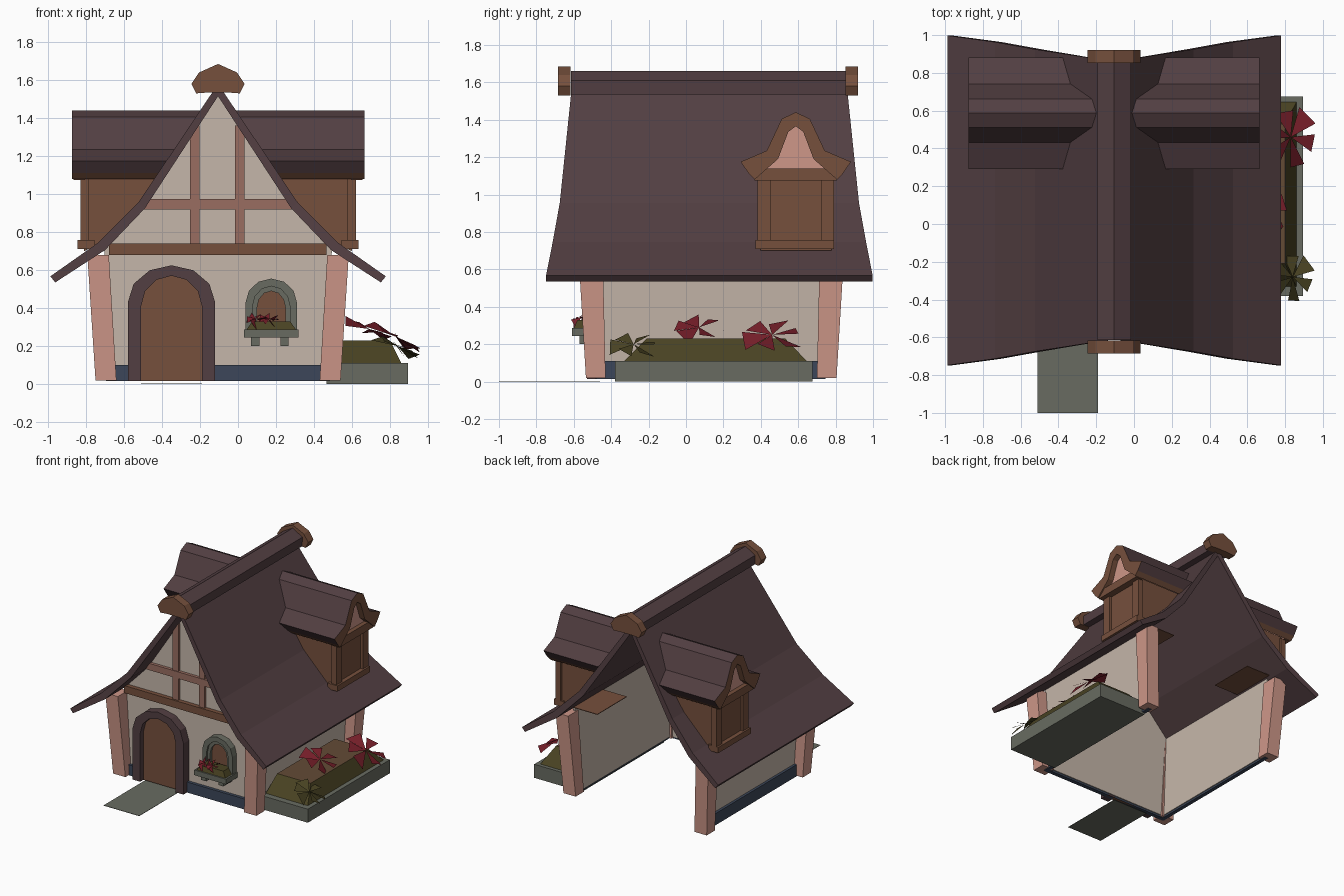
import bpy, bmesh, math
from mathutils import Vector

if "Cube" in bpy.data.objects:
    bpy.data.objects.remove(bpy.data.objects["Cube"])

CX, CY = -0.105, 0.125          # centre line of the house

def mat(name, c):
    m = bpy.data.materials.new(name)
    m.diffuse_color = (*c, 1)
    m.use_nodes = True
    m.node_tree.nodes["Principled BSDF"].inputs["Base Color"].default_value = m.diffuse_color
    return m

ROOF = mat("plum roof", (.085, .049, .054))
PINK = mat("pink timber", (.62, .31, .25))
ROSE = mat("rose timber", (.32, .155, .12))
BROWN = mat("brown wood", (.18, .08, .046))
PLASTER = mat("plaster", (.56, .47, .40))
SLATE = mat("slate blue", (.045, .062, .10))
STONE = mat("green grey stone", (.14, .148, .12))
LEAF = mat("olive leaf", (.066, .055, .016))
RED = mat("red petal", (.18, .013, .022))
SOIL = mat("soil", (.125, .07, .036))

def make(name, verts, faces, *mats, rule=None):
    bm = bmesh.new()
    vs = [bm.verts.new(v) for v in verts]
    for f in faces:
        bm.faces.new([vs[i] for i in f])
    bmesh.ops.recalc_face_normals(bm, faces=bm.faces)
    bm.normal_update()
    if rule:
        for f in bm.faces:
            f.material_index = rule(f)
    me = bpy.data.meshes.new(name)
    bm.to_mesh(me)
    bm.free()
    for m in mats:
        me.materials.append(m)
    ob = bpy.data.objects.new(name, me)
    bpy.context.collection.objects.link(ob)
    return ob

def loft(name, ring_a, ring_b, *mats, rule=None):
    """Solid between two matching rings."""
    n = len(ring_a)
    faces = [(i, (i + 1) % n, n + (i + 1) % n, n + i) for i in range(n)]
    faces += [tuple(range(n)), tuple(range(n, 2 * n))]
    return make(name, list(ring_a) + list(ring_b), faces, *mats, rule=rule)

def prism_y(name, pts, y0, y1, *mats, rule=None):
    return loft(name, [(x, y0, z) for x, z in pts], [(x, y1, z) for x, z in pts], *mats, rule=rule)

def frustum(name, a, b, *mats, rule=None):
    """a, b = (x0, x1, y0, y1, z) of the bottom and top rectangles."""
    ring = lambda r: [(r[0], r[2], r[4]), (r[1], r[2], r[4]), (r[1], r[3], r[4]), (r[0], r[3], r[4])]
    return loft(name, ring(a), ring(b), *mats, rule=rule)

def box(name, x0, x1, y0, y1, z0, z1, m):
    return frustum(name, (x0, x1, y0, y1, z0), (x0, x1, y0, y1, z1), m)

def mirror_pts(half):
    """Half profile starting at the centre -> full profile left to right."""
    return [(-a, *r) for a, *r in half[:0:-1]] + list(half)

def arch(cx, h, z0, zs, zt):
    top = [(cx - h * math.cos(math.pi * i / 6), zs + (zt - zs) * math.sin(math.pi * i / 6)) for i in range(7)]
    return [(cx - h, z0)] + top + [(cx + h, z0)]

# --- main roof: flared slab, sections are (distance from ridge, z, half length)
sec = [(0, 1.58, .735), (.42, .955, .80), (.63, .745, .838), (.883, .567, .873)]
under = [(0, 1.515, .735), (.385, .925, .80), (.595, .705, .838), (.857, .535, .873)]
T, U = mirror_pts(sec), mirror_pts(under)
N = len(T)
verts = [(CX + d, CY + s * h, z) for s in (-1, 1) for P in (T, U) for d, z, h in P]
faces = []
for i in range(N - 1):
    t, u = i, N + i
    faces += [(t, t + 1, t + 1 + 2 * N, t + 2 * N), (u, u + 1, u + 1 + 2 * N, u + 2 * N),
              (t, t + 1, u + 1, u), (t + 2 * N, t + 1 + 2 * N, u + 1 + 2 * N, u + 2 * N)]
for i in (0, N - 1):
    faces.append((i, N + i, 3 * N + i, 2 * N + i))
make("roof", verts, faces, ROOF)

def roof_d(z):
    """Distance from the ridge where the roof top has height z."""
    for (d0, z0, _), (d1, z1, _) in zip(sec, sec[1:]):
        if z >= z1:
            return d0 + (d1 - d0) * (z0 - z) / (z0 - z1)
    return sec[-1][0]

# ridge cap and its carved end blocks
ridge = [(CX + a, z) for a, z in mirror_pts([(0, 1.66), (.088, 1.61), (.085, 1.535)])]
prism_y("ridge_cap", ridge, CY - .74, CY + .73, ROOF)
end = [(0, 1.685), (.10, 1.64), (.14, 1.58), (.115, 1.53), (.05, 1.535)]
end = [(CX + a, z) for a, z in mirror_pts(end)]
for nm, y in (("front", -.685), ("back", .853)):
    prism_y("ridge_end_" + nm, end, y, y + .067, BROWN)

# --- walls (the back is open) and plinth
gable = [(0, 1.53), (.40, .92), (.60, .73), (.565, .03)]
prism_y("front_wall", [(CX + a, z) for a, z in mirror_pts(gable)], -.46, -.445, PLASTER)
box("front_plinth", CX - .58, CX + .58, -.485, -.452, .015, .10, SLATE)
for s, nm in ((-1, "left"), (1, "right")):
    X = lambda d: CX + s * d
    frustum(nm + "_wall", (X(.552), X(.565), -.455, .74, .03), (X(.587), X(.60), -.455, .74, .72), PLASTER)
    box(nm + "_plinth", X(.559), X(.59), -.48, .745, .015, .11, SLATE)
    # leaning corner posts
    for t, en in ((-1, "front"), (1, "back")):
        Y = lambda d: CY + .01 + t * d
        frustum(f"{nm}_{en}_post", (X(.535), X(.645), Y(.565), Y(.67), .02),
                (X(.575), X(.688), Y(.58), Y(.71), .68), PINK)

# --- front timber framing
box("floor_beam", CX - .575, CX + .57, -.495, -.455, .68, .74, BROWN)
box("collar_beam", CX - .405, CX + .405, -.485, -.455, .92, .975, ROSE)
for x, top in ((-.227, 1.36), (.010, 1.36)):
    box("gable_post", x - .025, x + .025, -.48, -.455, .74, top, ROSE)

# --- door, surround and path
dx = -.35
box("path", dx - .16, dx + .16, -1.0, -.46, 0, .003, STONE)
prism_y("door", arch(dx, .165, .015, .41, .575), -.487, -.452, BROWN)
prism_y("door_surround", arch(dx, .23, .015, .43, .625) + arch(dx, .16, .015, .41, .57)[::-1],
        -.53, -.452, ROOF)

# --- window with planter shelf
wx = .175
prism_y("window_pane", arch(wx, .10, .28, .40, .51), -.48, -.455, BROWN)
prism_y("window_frame", arch(wx, .135, .28, .43, .555) + arch(wx, .098, .28, .41, .515)[::-1],
        -.515, -.455, STONE)
prism_y("window_inner_frame", arch(wx, .10, .28, .41, .517) + arch(wx, .075, .28, .40, .49)[::-1],
        -.50, -.455, STONE)
box("window_shelf", wx - .143, wx + .143, -.61, -.455, .245, .287, STONE)
for x in (-.085, .07):
    box("shelf_bracket", wx + x - .022, wx + x + .022, -.57, -.455, .20, .247, STONE)
frustum("window_plants", (wx - .13, wx + .13, -.60, -.47, .286), (wx - .10, wx + .10, -.58, -.49, .33), LEAF)

def flower(name, c, r, normal, m, n=6, spin=0.0):
    """Ring of flat fan-shaped petals round a centre point."""
    q = Vector(normal).to_track_quat('Z', 'Y')
    vs, fs = [], []
    for i in range(n):
        a = spin + math.tau * i / n
        rr = r * (1 if i % 2 else .88)
        pts = [(0, 0, 0), (rr * .92 * math.cos(a - .36), rr * .92 * math.sin(a - .36), .012),
               (rr * math.cos(a + .32), rr * math.sin(a + .32), -.025 * (i % 2) - .01)]
        k = len(vs)
        vs += [Vector(c) + q @ Vector(p) for p in pts]
        fs.append((k, k + 1, k + 2))
    return make(name, vs, fs, m)

for x in (-.09, -.02):
    flower("window_flower", (wx + x + .01, -.56, .343), .06, (0, -.4, .9), RED, spin=x * 9)

# --- flower bed on the right side
box("bed_kerb", .465, .895, -.38, .675, 0, .11, STONE)
frustum("bed_plants", (.48, .865, -.34, .655, .10), (.50, .80, -.21, .53, .23), LEAF, SOIL,
        rule=lambda f: int(f.normal.z > .9))
flower("red_flower_back", (.83, .46, .25), .175, (.5, 0, .87), RED, spin=.3)
flower("red_flower_middle", (.69, .07, .29), .155, (.4, 0, .9), RED, spin=.9)
flower("leafy_plant", (.84, -.28, .20), .14, (.45, 0, .9), LEAF, spin=.1)

# --- dormers, one on each slope
DY = .587
outer = mirror_pts([(0, 1.44), (.075, 1.405), (.155, 1.235), (.295, 1.175), (.25, 1.11)])
inner = mirror_pts([(0, 1.365), (.04, 1.335), (.095, 1.19), (.22, 1.08)])
bell = outer + inner[::-1]

def dormer_rule(f):
    """Brown on the gable end and underneath, roof colour elsewhere."""
    c = f.calc_center_median()
    if abs(f.normal.x) > .9:
        return int(abs(c.x - CX) > .7)
    return int(f.normal.z < -.1 and not (c.z > 1.12 and abs(c.y - DY) > .25))

for s, nm in ((-1, "left"), (1, "right")):
    X = lambda d: CX + s * d
    # bell-shaped roof shell, its inner end follows the main slope
    loft(nm + "_dormer_roof", [(X(roof_d(z) - .03), DY + v, z) for v, z in bell],
         [(X(.77), DY + v, z) for v, z in bell], ROOF, BROWN, rule=dormer_rule)
    # pink gable and the beam below it
    loft(nm + "_dormer_gable", [(X(.70), DY + v, z) for v, z in inner],
         [(X(.725), DY + v, z) for v, z in inner], PINK)
    box(nm + "_dormer_beam", X(.70), X(.76), DY - .22, DY + .22, 1.075, 1.14, BROWN)
    # body cut along the main slope, floor plate, corner posts and sill
    side = [(.705, .70), (.705, 1.10), (.315, 1.10), (.41, .955), (.62, .74)]
    prism_y(nm + "_dormer_body", [(X(d), z) for d, z in side], DY - .19, DY + .19, BROWN)
    box(nm + "_dormer_floor", X(.36), X(.70), DY - .19, DY + .19, .722, .727, BROWN)
    for v in (-.17, .17):
        box(nm + "_dormer_post", X(.68), X(.725), DY + v - .035, DY + v + .035, .75, 1.08, BROWN)
    box(nm + "_dormer_sill", X(.65), X(.74), DY - .215, DY + .205, .71, .757, BROWN)
